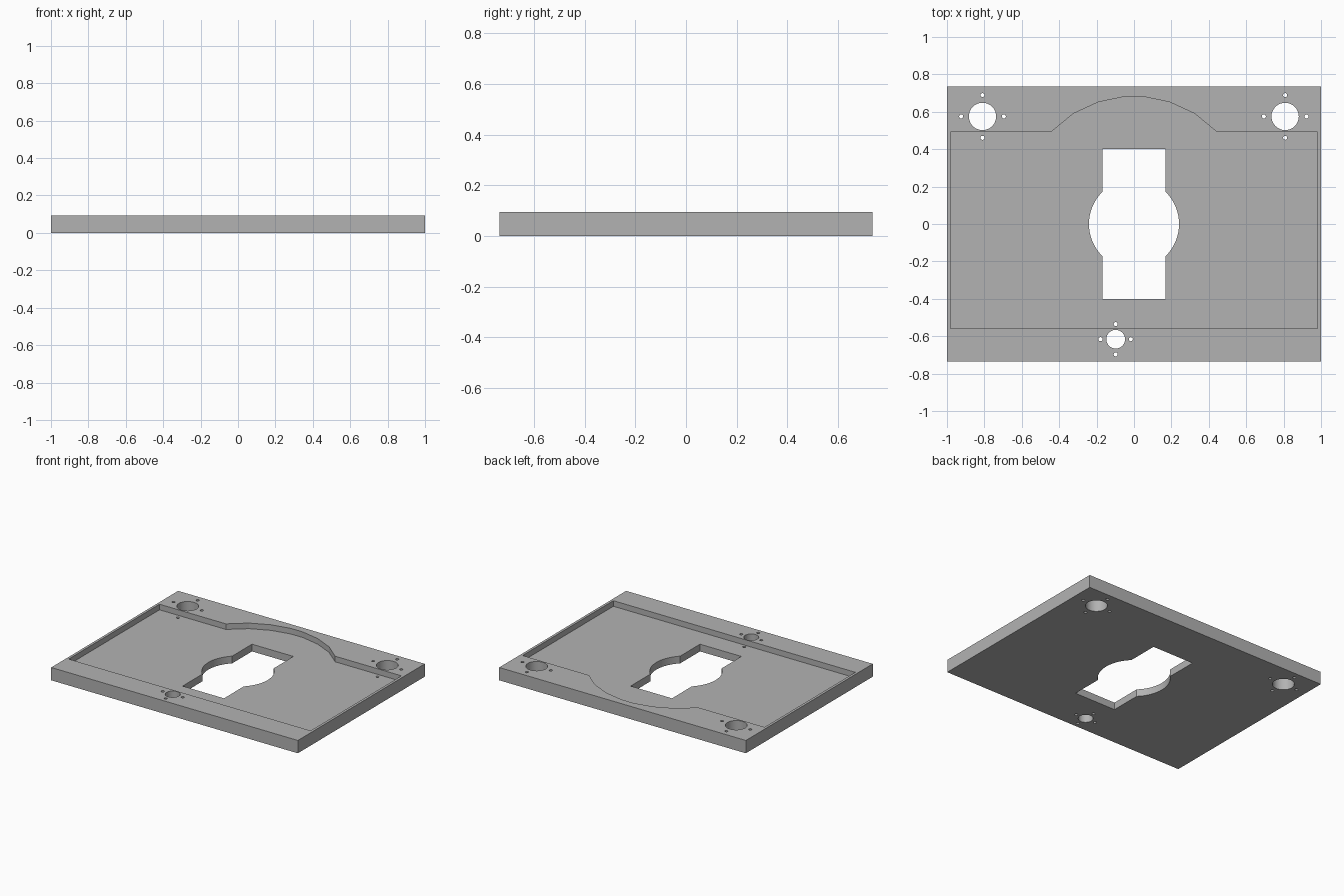
import bpy
import bmesh
from math import cos, sin, pi, radians, atan2, hypot

HALF_X, HALF_Y, HEIGHT = 1.0, 0.735, 0.094
POCKET_FLOOR = 0.053

cube = bpy.data.objects.get("Cube")
if cube:
    bpy.data.objects.remove(cube, do_unlink=True)

grey = bpy.data.materials.new("plain grey")
grey.use_nodes = True
grey.diffuse_color = (0.448, 0.448, 0.448, 1)
grey.node_tree.nodes["Principled BSDF"].inputs["Base Color"].default_value = grey.diffuse_color


def prism(name, outline, z0, z1):
    """Extrude a counter-clockwise outline from z0 to z1."""
    bm = bmesh.new()
    face = bm.faces.new([bm.verts.new((x, y, z0)) for x, y in outline])
    top = bmesh.ops.extrude_face_region(bm, geom=[face])["geom"]
    bmesh.ops.translate(bm, vec=(0, 0, z1 - z0),
                        verts=[v for v in top if isinstance(v, bmesh.types.BMVert)])
    bmesh.ops.recalc_face_normals(bm, faces=bm.faces)
    mesh = bpy.data.meshes.new(name)
    bm.to_mesh(mesh)
    bm.free()
    mesh.materials.append(grey)
    obj = bpy.data.objects.new(name, mesh)
    bpy.context.collection.objects.link(obj)
    return obj


def arc(cx, cy, r, start, end, steps):
    angles = [start + (end - start) * i / steps for i in range(steps + 1)]
    return [(cx + r * cos(a), cy + r * sin(a)) for a in angles]


def cut(target, cutter):
    """Subtract the cutter and remove it afterwards."""
    cutter.hide_render = True
    bpy.context.view_layer.objects.active = target
    mod = target.modifiers.new("cut", 'BOOLEAN')
    mod.operation = 'DIFFERENCE'
    mod.solver = 'EXACT'
    mod.object = cutter
    bpy.ops.object.modifier_apply(modifier=mod.name)
    bpy.data.objects.remove(cutter, do_unlink=True)


def cut_hole(target, x, y, r, steps):
    ring = arc(x, y, r, 0, 2 * pi, steps)[:-1]
    cut(target, prism("hole_cutter", ring, -0.1, HEIGHT + 0.1))


# Base plate
plate = prism("base_plate", [(-HALF_X, -HALF_Y), (HALF_X, -HALF_Y),
                             (HALF_X, HALF_Y), (-HALF_X, HALF_Y)], 0, HEIGHT)

# Shallow pocket with a faceted bulge at the back
bulge = [(0.443, 0.492), (0.325, 0.59), (0.19, 0.652), (0.05, 0.681)]
bulge += [(-x, y) for x, y in reversed(bulge)]
pocket = [(-0.981, 0.492), (-0.981, -0.56), (0.981, -0.56), (0.981, 0.492)] + bulge
cut(plate, prism("pocket_cutter", pocket, POCKET_FLOOR, HEIGHT + 0.1))

# Central opening: tall slot merged with a round bore
slot_x, slot_y, bore = 0.168, 0.402, 0.241
a = atan2((bore ** 2 - slot_x ** 2) ** 0.5, slot_x)
opening = arc(0, 0, bore, -a, a, 16) + [(slot_x, slot_y), (-slot_x, slot_y)]
opening += [(-x, -y) for x, y in opening]
cut(plate, prism("opening_cutter", opening, -0.1, HEIGHT + 0.1))

# Mounting holes, each ringed by four screw holes
for x, y, r, offset in [(-0.81, 0.575, 0.073, 0.114),
                        (0.808, 0.575, 0.073, 0.114),
                        (-0.098, -0.616, 0.05, 0.081)]:
    cut_hole(plate, x, y, r, 32)
    for dx, dy in [(1, 0), (0, 1), (-1, 0), (0, -1)]:
        cut_hole(plate, x + dx * offset, y + dy * offset, 0.011, 12)

# Smooth the bores while keeping hard edges
bpy.ops.object.select_all(action='DESELECT')
plate.select_set(True)
bpy.context.view_layer.objects.active = plate
bpy.ops.object.shade_smooth_by_angle(angle=radians(12))
